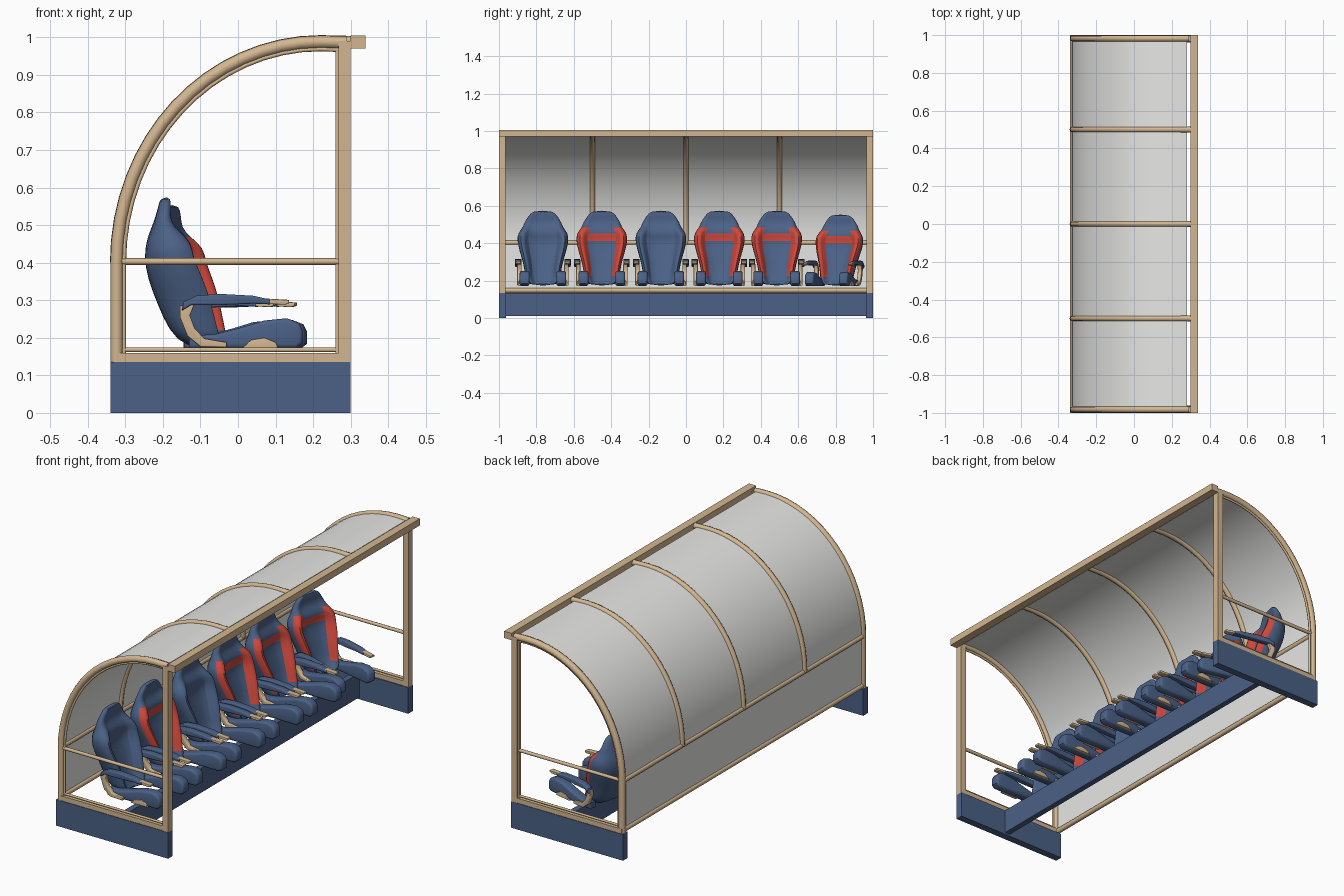
import bpy, bmesh, math
from mathutils import Matrix

if "Cube" in bpy.data.objects:
    bpy.data.objects.remove(bpy.data.objects["Cube"])

def mat(name, rgb):
    m = bpy.data.materials.new(name)
    m.diffuse_color = (*rgb, 1)
    m.use_nodes = True
    m.node_tree.nodes["Principled BSDF"].inputs["Base Color"].default_value = m.diffuse_color
    return m

BLUE = mat("navy blue", (0.07, 0.12, 0.24))
RED = mat("red", (0.62, 0.065, 0.045))
TAN = mat("tan", (0.65, 0.47, 0.28))
GREY = mat("pale grey", (0.80, 0.80, 0.78))

def finish(bm, name, mats, smooth=40):
    bmesh.ops.recalc_face_normals(bm, faces=bm.faces)
    me = bpy.data.meshes.new(name)
    bm.to_mesh(me)
    bm.free()
    for m in mats:
        me.materials.append(m)
    ob = bpy.data.objects.new(name, me)
    bpy.context.collection.objects.link(ob)
    if smooth:
        bpy.ops.object.select_all(action='DESELECT')
        ob.select_set(True)
        bpy.context.view_layer.objects.active = ob
        bpy.ops.object.shade_smooth_by_angle(angle=math.radians(smooth))
    return ob

def box(name, m, x0, x1, y0, y1, z0, z1):
    bm = bmesh.new()
    bmesh.ops.create_cube(bm, size=1)
    for v in bm.verts:
        v.co = ((x0 + x1) / 2 + v.co.x * (x1 - x0), (y0 + y1) / 2 + v.co.y * (y1 - y0),
                (z0 + z1) / 2 + v.co.z * (z1 - z0))
    return finish(bm, name, [m], 0)

def tube(name, m, pts, r):
    cu = bpy.data.curves.new(name, 'CURVE')
    cu.dimensions = '3D'
    cu.bevel_depth = r
    cu.bevel_resolution = 2
    cu.use_fill_caps = True
    sp = cu.splines.new('POLY')
    sp.points.add(len(pts) - 1)
    for p, c in zip(sp.points, pts):
        p.co = (*c, 1)
    cu.materials.append(m)
    ob = bpy.data.objects.new(name, cu)
    bpy.context.collection.objects.link(ob)
    return ob

def plate(name, m, profile, y, w, bevel, M=Matrix()):
    """xz profile extruded to width w around y, with rounded edges"""
    bm = bmesh.new()
    f = bm.faces.new([bm.verts.new((x, y - w / 2, z)) for x, z in profile])
    g = bmesh.ops.extrude_face_region(bm, geom=[f])['geom']
    for v in g:
        if isinstance(v, bmesh.types.BMVert):
            v.co.y += w
    rim = [e for e in bm.edges if abs(e.verts[0].co.y - e.verts[1].co.y) < 1e-6]
    bmesh.ops.bevel(bm, geom=rim, offset=bevel, segments=3, profile=0.5, affect='EDGES')
    bm.transform(M)
    return finish(bm, name, [m], 50)

def arc(d, x_end, z_start=None, n=16):
    """roof outline, inset by d from the outer surface"""
    pts = [(0.22 - (0.56 - d) * math.cos(a), 0.40 + (0.605 - d) * math.sin(a))
           for a in (math.pi / 2 * i / n for i in range(n + 1))]
    if z_start is not None:
        pts.insert(0, (-0.34 + d, z_start))
    return pts + [(x_end, pts[-1][1] - 0.002)]

# plinth: end panels and long central beam
for s, side in ((-1, "left"), (1, "right")):
    box(side + "_end_base", BLUE, -0.34, 0.30, min(s, s * 0.962), max(s, s * 0.962), 0, 0.135)
box("long_base_beam", BLUE, -0.01, 0.02, -0.965, 0.965, 0.01, 0.135)

# curved roof and back sheet
bm = bmesh.new()
outer, inner = arc(0.012, 0.28, 0.145, 28), arc(0.017, 0.28, 0.145, 28)
loop = outer + inner[::-1]
rows = [[bm.verts.new((x, y, z)) for x, z in loop] for y in (-0.98, 0.98)]
n, k = len(loop), len(outer)
for i in range(n):
    j = (i + 1) % n
    bm.faces.new((rows[0][i], rows[0][j], rows[1][j], rows[1][i]))
for r in rows:
    for i in range(k - 1):
        bm.faces.new((r[i], r[i + 1], r[n - 2 - i], r[n - 1 - i]))
finish(bm, "roof_sheet", [GREY])

# end frames: main arch, inner trim, post and rails
for s, side in ((-1, "left"), (1, "right")):
    y = s * 0.982
    tube(side + "_end_arch", TAN, [(x, y, z) for x, z in arc(0.017, 0.29, 0.135)], 0.017)
    tube(side + "_inner_trim", TAN, [(x, y, z) for x, z in arc(0.036, 0.27, 0.14)], 0.006)
    box(side + "_front_post", TAN, 0.268, 0.30, y - 0.017, y + 0.017, 0.135, 0.99)
    box(side + "_post_trim", TAN, 0.26, 0.27, y - 0.006, y + 0.006, 0.135, 0.965)
    tube(side + "_mid_rail", TAN, [(-0.32, y, 0.403), (0.27, y, 0.403)], 0.009)
    box(side + "_sill", TAN, -0.33, 0.29, y - 0.015, y + 0.015, 0.133, 0.160)
    tube(side + "_sill_trim", TAN, [(-0.31, y, 0.168), (0.27, y, 0.168)], 0.006)

# middle hoops and lengthwise rails
for i, y in enumerate((-0.5, 0, 0.5)):
    tube("middle_hoop_%d" % i, TAN, [(x, y, z) for x, z in arc(0.014, 0.30)], 0.015)
box("front_top_beam", TAN, 0.299, 0.34, -1, 1, 0.97, 1.005)
tube("back_mid_rail", TAN, [(-0.326, -0.98, 0.403), (-0.326, 0.98, 0.403)], 0.012)
tube("back_bottom_rail", TAN, [(-0.325, -0.98, 0.148), (-0.325, 0.98, 0.148)], 0.013)

# seat back: rings of z, back x, front x, half width, centre recess
LEVELS = [(0.172, -0.14, -0.03, 0.085, 0.5), (0.22, -0.185, -0.048, 0.095, 1),
          (0.29, -0.215, -0.06, 0.105, 1), (0.36, -0.242, -0.085, 0.128, 1),
          (0.415, -0.25, -0.112, 0.140, 1), (0.455, -0.245, -0.118, 0.136, 0.6),
          (0.485, -0.234, -0.155, 0.108, 0.3), (0.51, -0.224, -0.180, 0.102, 0.1),
          (0.545, -0.213, -0.178, 0.078, 0), (0.575, -0.208, -0.179, 0.056, 0)]
# ring half: sideways fraction, depth fraction, recess amount
HALF = [(0.30, 0, 0), (0.75, 0.08, 0), (0.98, 0.38, 0), (1.0, 0.72, 0),
        (0.86, 1, 0), (0.68, 0.98, 0.08), (0.6, 0.95, 0.3), (0.25, 0.95, 0.36)]

def seat_back(name, M, red):
    bm = bmesh.new()
    ring = HALF + [(-a, b, c) for a, b, c in HALF[::-1]]
    rows = []
    for z, xb, xf, w, rec in LEVELS:
        rows.append([bm.verts.new((xb + (xf - xb) * (b - c * rec), a * w, z)) for a, b, c in ring])
    n = len(ring)
    for li in range(len(rows) - 1):
        for i in range(n):
            j = (i + 1) % n
            f = bm.faces.new((rows[li][i], rows[li][j], rows[li + 1][j], rows[li + 1][i]))
            bolster = 3 <= i <= 5 or 9 <= i <= 11
            band = li == 4 and 3 <= i <= 11
            if red and ((bolster and 1 <= li <= 5) or band):
                f.material_index = 1
    bm.faces.new(rows[0])
    bm.faces.new(rows[-1])
    bm.transform(M)
    ob = finish(bm, name, [BLUE, RED], 60)
    ob.modifiers.new("smooth", 'SUBSURF').levels = 1

PAD = [(-0.13, 0.172), (0.155, 0.172), (0.172, 0.185), (0.172, 0.22), (0.162, 0.24),
       (0.13, 0.252), (0.07, 0.246), (0.01, 0.228), (-0.06, 0.21), (-0.13, 0.205)]
ARM = [(-0.15, 0.272), (-0.125, 0.287), (-0.05, 0.287), (0.04, 0.291), (0.085, 0.289), (0.085, 0.302),
       (0.04, 0.312), (-0.05, 0.317), (-0.11, 0.312), (-0.145, 0.296)]
ARM_TIP = [(0.065, 0.291), (0.125, 0.288), (0.136, 0.292), (0.136, 0.301), (0.065, 0.305)]
SUPPORT = [(-0.155, 0.285), (-0.155, 0.255), (-0.135, 0.205), (-0.10, 0.176), (-0.03, 0.174),
           (-0.03, 0.188), (-0.09, 0.198), (-0.115, 0.225), (-0.128, 0.26), (-0.115, 0.29)]
HINGE = [(0.01, 0.172), (0.108, 0.172), (0.10, 0.188), (0.07, 0.2), (0.035, 0.194)]

# row of six seats, the last one turned askew
SEATS = [(-0.765, 0), (-0.45, 1), (-0.134, 0), (0.178, 1), (0.485, 1), (0.785, 1)]
for i, (y, red) in enumerate(SEATS):
    M = Matrix.Translation((0, y, 0))
    if i == 5:
        M = (Matrix.Translation((0, y, 0.008)) @ Matrix.Rotation(math.radians(-13), 4, 'Z')
             @ Matrix.Scale(0.95, 4))
    p = "seat_%d_" % (i + 1)
    seat_back(p + "back", M, red)
    for s, side in ((-1, "left"), (1, "right")):
        plate(p + side + "_pad", BLUE, PAD, s * 0.098, 0.052, 0.011, M)
        plate(p + side + "_arm_pad", BLUE, ARM, s * 0.132, 0.034, 0.005, M)
        plate(p + side + "_arm_tip", TAN, ARM_TIP, s * 0.132, 0.028, 0.003, M)
        plate(p + side + "_arm_support", TAN, SUPPORT, s * 0.126, 0.024, 0.004, M)
        plate(p + side + "_hinge", TAN, HINGE, s * 0.122, 0.016, 0.003, M)
